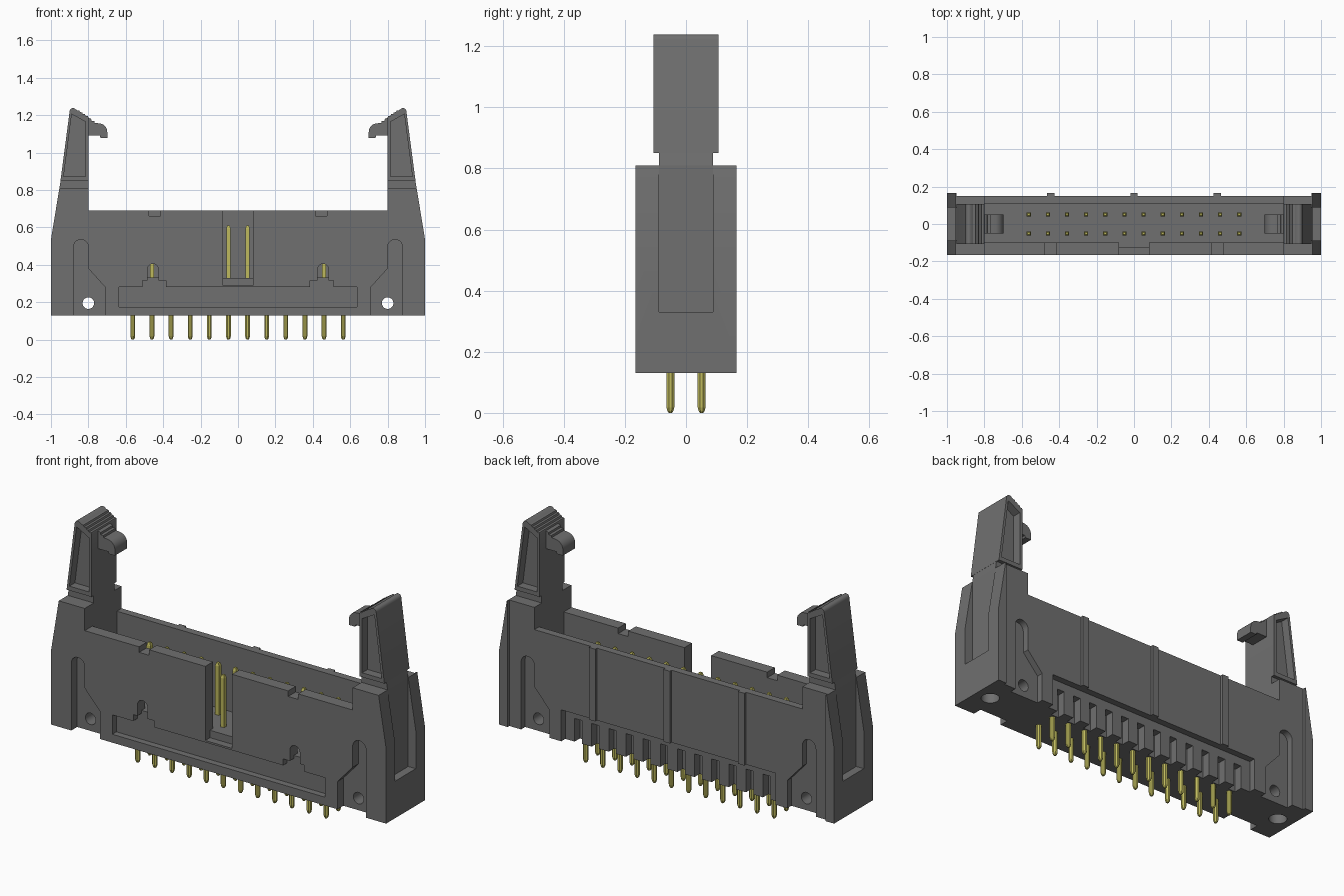
import bpy, bmesh
from math import cos, sin, pi, radians
from mathutils import Matrix, Vector

if "Cube" in bpy.data.objects:
    bpy.data.objects.remove(bpy.data.objects["Cube"], do_unlink=True)


def material(name, rgb):
    m = bpy.data.materials.new(name)
    m.use_nodes = True
    m.diffuse_color = (*rgb, 1)
    m.node_tree.nodes["Principled BSDF"].inputs["Base Color"].default_value = (*rgb, 1)
    return m


GREY = material("dark grey plastic", (0.16, 0.16, 0.16))
GOLD = material("pale gold metal", (0.52, 0.49, 0.11))


def finish(name, bm, mat):
    bmesh.ops.recalc_face_normals(bm, faces=bm.faces[:])
    me = bpy.data.meshes.new(name)
    bm.to_mesh(me)
    bm.free()
    ob = bpy.data.objects.new(name, me)
    bpy.context.collection.objects.link(ob)
    me.materials.append(mat)
    return ob


def prism(name, pts, y0, y1, mat=GREY, side=1):
    """Extrude an x-z outline from y0 to y1; side=-1 mirrors it in x."""
    bm = bmesh.new()
    f = bm.faces.new([bm.verts.new((x * side, y0, z)) for x, z in pts])
    ext = bmesh.ops.extrude_face_region(bm, geom=[f])["geom"]
    verts = [v for v in ext if isinstance(v, bmesh.types.BMVert)]
    bmesh.ops.translate(bm, verts=verts, vec=(0, y1 - y0, 0))
    return finish(name, bm, mat)


def rect(x0, x1, z0, z1):
    return [(x0, z0), (x1, z0), (x1, z1), (x0, z1)]


def arc(cx, cz, r, a0, a1, n=10):
    angles = [radians(a0 + (a1 - a0) * i / n) for i in range(n + 1)]
    return [(cx + r * cos(a), cz + r * sin(a)) for a in angles]


def box(name, x0, x1, y0, y1, z0, z1):
    return prism(name, rect(x0, x1, z0, z1), y0, y1)


def cut(target, cutter):
    mod = target.modifiers.new("cut", "BOOLEAN")
    mod.operation = "DIFFERENCE"
    mod.solver = "EXACT"
    mod.object = cutter
    bpy.context.view_layer.objects.active = target
    bpy.ops.object.modifier_apply(modifier=mod.name)
    bpy.data.objects.remove(cutter, do_unlink=True)


def smooth(ob):
    bpy.ops.object.select_all(action="DESELECT")
    ob.select_set(True)
    bpy.context.view_layer.objects.active = ob
    bpy.ops.object.shade_smooth_by_angle(angle=radians(30))


PITCH = 0.1023
columns = [(i - 5.5) * PITCH for i in range(12)]

# Housing with raised end towers
half = [(1, 0.13), (1, 0.535), (0.955, 0.81), (0.8, 0.81), (0.8, 0.69)]
housing = prism("housing", half + [(-x, z) for x, z in reversed(half)], -0.165, 0.165)
cut(housing, box("cutter", -0.8, 0.8, -0.1, 0.11, 0.33, 1))
cut(housing, box("cutter", -0.95, 0.95, 0.15, 0.3, 0, 1))

# Keying gap in the front wall
cut(housing, box("cutter", -0.08, 0.08, -0.3, -0.05, 0.33, 1))
cut(housing, box("cutter", -0.08, 0.08, -0.3, -0.125, 0.29, 0.5))

# Shallow front recess, with stepped bumps and arched windows
recess = [(-0.635, 0.175), (0.635, 0.175), (0.635, 0.28), (0.51, 0.28), (0.51, 0.315),
          (0.385, 0.315), (0.385, 0.28)]
recess += [(-x, z) for x, z in reversed(recess[2:])]
cut(housing, prism("cutter", recess, -0.3, -0.13))
for s in (-1, 1):
    window = [(0.425, 0.31), (0.485, 0.31)] + arc(0.455, 0.375, 0.03, 0, 180)
    cut(housing, prism("cutter", window, -0.3, -0.13, side=s))
    inner = [(0.425, 0.331), (0.485, 0.331)] + arc(0.455, 0.375, 0.03, 0, 180)
    cut(housing, prism("cutter", inner, -0.2, -0.08, side=s))
    cut(housing, prism("cutter", rect(0.415, 0.475, 0.66, 0.8), -0.3, -0.08, side=s))

    # Latch slot, side pockets, pivot hole and mounting hole in each tower
    cut(housing, prism("cutter", rect(0.79, 1.2, 0.33, 1), -0.088, 0.088, side=s))
    pocket = [(0.71, 0.05), (0.88, 0.05)] + arc(0.84, 0.495, 0.04, 0, 180)
    pocket += [(0.8, 0.38), (0.71, 0.28)]
    for y0, y1 in ((-0.3, -0.115), (0.115, 0.3)):
        cut(housing, prism("cutter", pocket, y0, y1, side=s))
    cut(housing, prism("cutter", arc(0.8, 0.195, 0.031, 0, 345, 23), -0.3, 0.3, side=s))
    bm = bmesh.new()
    bmesh.ops.create_cone(bm, cap_ends=True, segments=24, radius1=0.045, radius2=0.045,
                          depth=0.3, matrix=Matrix.Translation((s * 0.915, 0, 0.1)))
    cut(housing, finish("cutter", bm, GREY))

# Comb of open notches along the lower back
cut(housing, box("cutter", -0.64, 0.64, 0.115, 0.3, 0, 0.3))
for x in columns:
    cut(housing, box("cutter", x - 0.022, x + 0.022, 0.07, 0.2, 0, 0.255))
smooth(housing)

# Vertical ribs on the back wall
for x in (-0.445, 0, 0.445):
    box("back_rib", x - 0.019, x + 0.019, 0.145, 0.165, 0.3, 0.69)

# Ejector latches with stepped thumb slope, side recesses and hook
for s, label in ((1, "left"), (-1, "right")):
    prism(label + "_latch_stem", rect(0.8, 0.955, 0.33, 0.81) [:3]
          + [(0.948, 0.852), (0.8, 0.852)], -0.088, 0.088, side=s)
    steps = []
    for i in range(4):
        x, z = 0.86 - 0.015 * i, 1.226 - 0.01 * i
        steps += [(x, z), (x - 0.012, z - 0.001)]
    head = [(0.8, 0.85), (0.949, 0.85), (0.9, 1.222)] + arc(0.882, 1.22, 0.018, 10, 120, 6)
    head += steps + [(0.8, 1.188)]
    grip = prism(label + "_latch_head", head, -0.107, 0.107, side=s)
    hollow = [(0.816, 0.873), (0.932, 0.873), (0.889, 1.205), (0.816, 1.165)]
    for y0, y1 in ((-0.2, -0.06), (0.06, 0.2)):
        cut(grip, prism("cutter", hollow, y0, y1, side=s))
    smooth(grip)
    hook = [(0.82, 1.09), (0.82, 1.195), (0.785, 1.18), (0.783, 1.17), (0.768, 1.169),
            (0.766, 1.158), (0.75, 1.157)]
    hook += arc(0.745, 1.11, 0.046, 95, 180, 8) + [(0.699, 1.079), (0.735, 1.079), (0.738, 1.09)]
    smooth(prism(label + "_latch_hook", hook, -0.052, 0.052, side=s))


# Contact pins: square blade above the floor, rounded tail below
def stack(bm, rings, sides):
    loops = []
    for z, r in rings:
        turn = pi / sides
        loops.append([bm.verts.new((r * cos(turn + 2 * pi * k / sides),
                                    r * sin(turn + 2 * pi * k / sides), z)) for k in range(sides)])
    for a, b in zip(loops, loops[1:]):
        for k in range(sides):
            j = (k + 1) % sides
            bm.faces.new((a[k], a[j], b[j], b[k]))
    bm.faces.new(loops[0][::-1])
    bm.faces.new(loops[-1])


bm = bmesh.new()
stack(bm, [(0.31, 0.0155), (0.595, 0.0155), (0.61, 0.009)], 4)
stack(bm, [(0, 0.006), (0.006, 0.0105), (0.018, 0.0138), (0.2, 0.0138)], 8)
pin = finish("contact_pin", bm, GOLD)
spots = [Vector((x, y, 0)) for x in columns for y in (-0.051, 0.051)]
pin.location = spots[0]
for spot in spots[1:]:
    twin = pin.copy()
    twin.location = spot
    bpy.context.collection.objects.link(twin)
